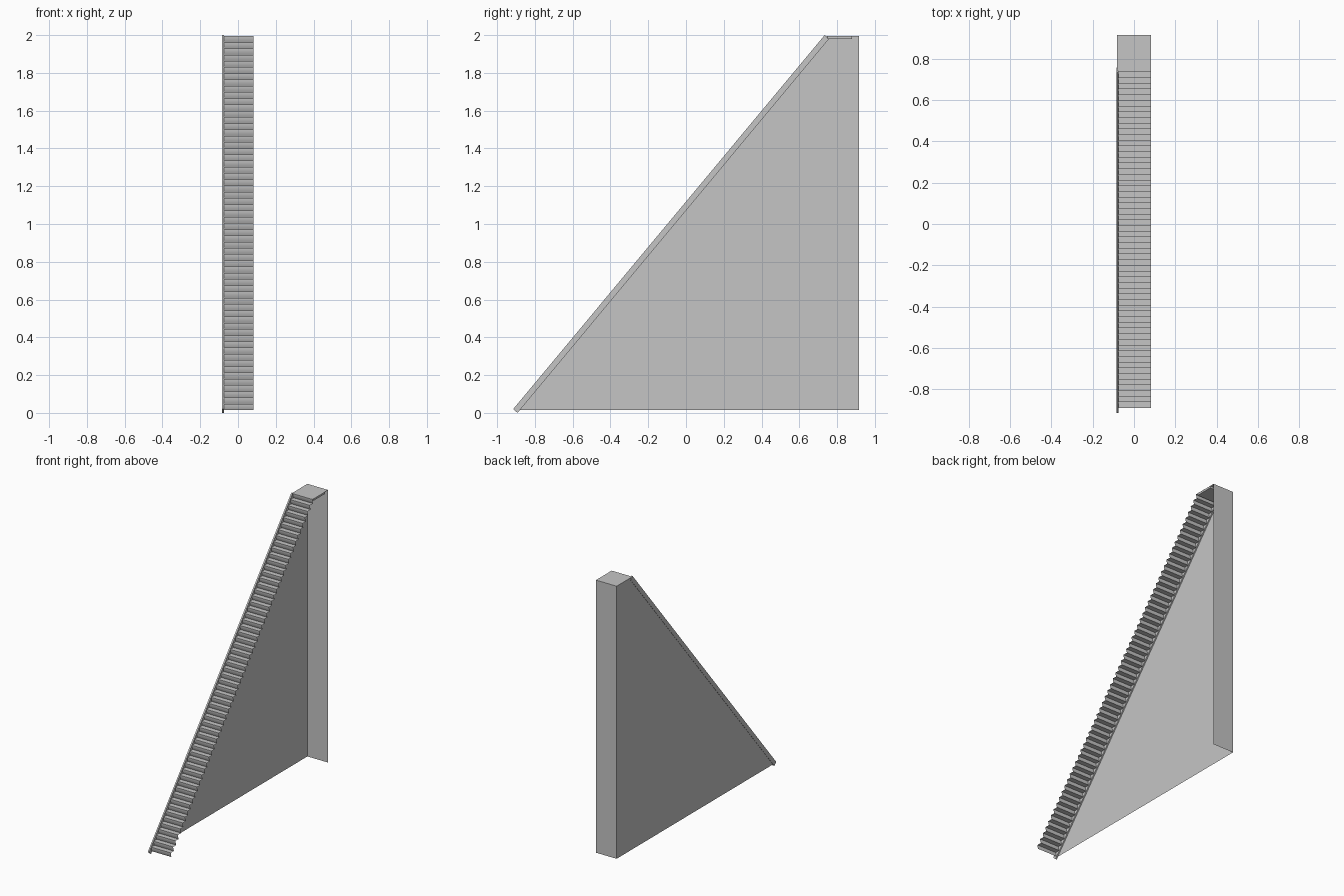
import bpy
import math

cube = bpy.data.objects.get("Cube")
if cube:
    bpy.data.objects.remove(cube)

grey = bpy.data.materials.new("light grey")
grey.use_nodes = True
colour = (0.56, 0.56, 0.56, 1)
grey.diffuse_color = colour
grey.node_tree.nodes["Principled BSDF"].inputs["Base Color"].default_value = colour

HALF = 0.083          # half width of the stair
BACK = 0.915          # y of the back wall
BASE, TOP = 0.015, 1.995
STEPS = 60
FIRST, LAST = (-0.89, 0.048), (0.735, TOP)   # first and last nosing (y, z)
RUN = (LAST[0] - FIRST[0]) / (STEPS - 1)
RISE = (LAST[1] - FIRST[1]) / (STEPS - 1)


def add_object(name, verts, faces, smooth=False):
    mesh = bpy.data.meshes.new(name)
    mesh.from_pydata(verts, [], faces)
    mesh.materials.append(grey)
    obj = bpy.data.objects.new(name, mesh)
    bpy.context.collection.objects.link(obj)
    if smooth:
        bpy.ops.object.select_all(action='DESELECT')
        obj.select_set(True)
        bpy.context.view_layer.objects.active = obj
        bpy.ops.object.shade_smooth_by_angle(angle=math.radians(35))
    return obj


def sheet(name, profile, x0, x1, smooth=False):
    """Sweep an open (y, z) profile across x."""
    verts = [(x, y, z) for y, z in profile for x in (x0, x1)]
    faces = [(2 * i, 2 * i + 1, 2 * i + 3, 2 * i + 2) for i in range(len(profile) - 1)]
    return add_object(name, verts, faces, smooth)


def prism(name, outline, x0, x1):
    """Solid with a closed (y, z) outline."""
    n = len(outline)
    verts = [(x, y, z) for x in (x0, x1) for y, z in outline]
    faces = [tuple(reversed(range(n))), tuple(range(n, 2 * n))]
    faces += [(i, (i + 1) % n, n + (i + 1) % n, n + i) for i in range(n)]
    return add_object(name, verts, faces)


# Steps: thin folded sheet with curved, undercut risers
profile = []
for i in range(STEPS):
    y, z = FIRST[0] + i * RUN, FIRST[1] + i * RISE
    for k in range(5):
        t = 1 - k / 4
        profile.append((y + 0.008 * t * t, z - RISE * t))
sheet("steps", profile, -HALF, HALF, smooth=True)

# Top landing with a slab beneath it
sheet("landing", [LAST, (BACK, TOP)], -HALF, HALF)
prism("landing_slab", [(0.75, 1.98), (0.88, 1.98), (0.88, 1.994), (0.75, 1.994)], -HALF, HALF)

# Back wall, one thin panel
sheet("back_wall", [(BACK, BASE), (BACK, TOP)], HALF, -HALF)

# Triangular side wall
add_object("side_wall",
           [(-HALF, y, z) for y, z in [(-0.885, BASE), (BACK, BASE), (BACK, TOP), (0.745, TOP)]],
           [(0, 3, 2, 1)])

# Sloping stringer along the side wall
prism("stringer", [(-0.892, 0), (0.757, 1.98), (0.734, 2.0), (-0.915, 0.02)], -0.085, -0.074)
